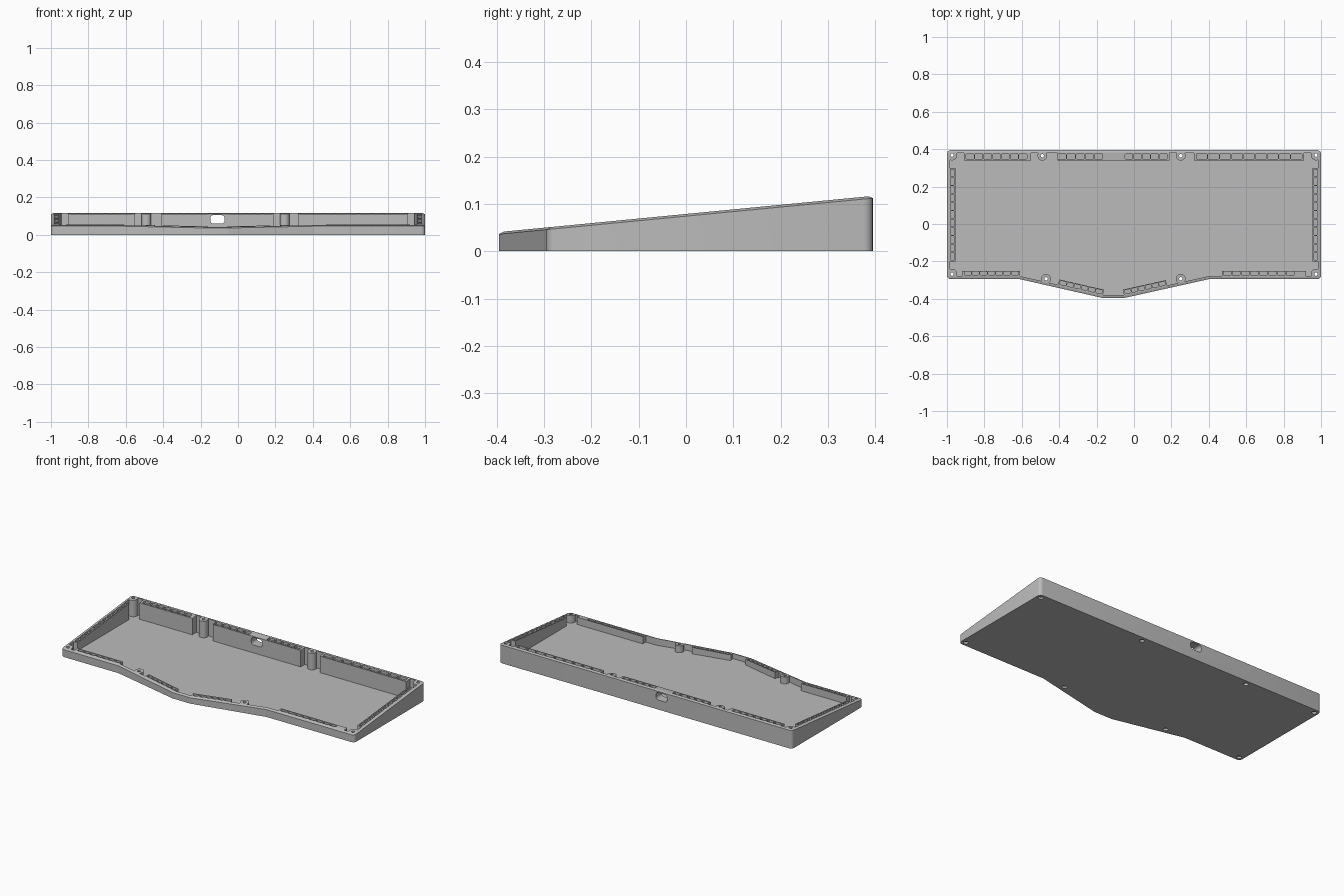
import bpy, bmesh, math
from mathutils import Vector

cube = bpy.data.objects.get("Cube")
if cube:
    bpy.data.objects.remove(cube, do_unlink=True)


# Sloped rim planes
def rim_outer(y):
    return 0.074 + 0.0962 * y


def rim_top(y):
    return 0.0787 + 0.0967 * y


def inset(points, d):
    """Offset a counter-clockwise polygon inwards."""
    result = []
    for i, p in enumerate(points):
        a = (p - points[i - 1]).normalized()
        b = (points[(i + 1) % len(points)] - p).normalized()
        na, nb = Vector((-a.y, a.x)), Vector((-b.y, b.x))
        result.append(p + (na + nb) * d / (1 + na.dot(nb)))
    return result


def fillet(points, r, steps=4):
    """Round every corner of a polygon."""
    result = []
    for i, p in enumerate(points):
        a = (points[i - 1] - p).normalized()
        b = (points[(i + 1) % len(points)] - p).normalized()
        half = a.angle(b) / 2
        centre = p + (a + b).normalized() * r / math.sin(half)
        start = p + a * r / math.tan(half) - centre
        end = p + b * r / math.tan(half) - centre
        turn = math.atan2(start.x * end.y - start.y * end.x, start.dot(end))
        for k in range(steps + 1):
            t = turn * k / steps
            c, s = math.cos(t), math.sin(t)
            result.append(centre + Vector((start.x * c - start.y * s,
                                           start.x * s + start.y * c)))
    return result


def circle(x, y, r, n=24):
    return [Vector((x + r * math.cos(math.tau * k / n),
                    y + r * math.sin(math.tau * k / n))) for k in range(n)]


def lift(outline, height):
    z = height if callable(height) else lambda y: height
    return [Vector((p.x, p.y, z(p.y))) for p in outline]


def loft_object(name, solids):
    """One mesh of closed solids, each a stack of equal rings."""
    bm = bmesh.new()
    for rings in solids:
        loops = [[bm.verts.new(p) for p in ring] for ring in rings]
        n = len(loops[0])
        for low, high in zip(loops, loops[1:]):
            for i in range(n):
                j = (i + 1) % n
                bm.faces.new((low[i], low[j], high[j], high[i]))
        bm.faces.new(loops[0][::-1])
        bm.faces.new(loops[-1])
    bmesh.ops.recalc_face_normals(bm, faces=bm.faces)
    mesh = bpy.data.meshes.new(name)
    bm.to_mesh(mesh)
    bm.free()
    obj = bpy.data.objects.new(name, mesh)
    bpy.context.collection.objects.link(obj)
    return obj


def prism(outline, low, high):
    return [lift(outline, low), lift(outline, high)]


def cut(target, cutter):
    """Subtract the cutter and discard it."""
    cutter.hide_render = True
    mod = target.modifiers.new("cut", 'BOOLEAN')
    mod.operation, mod.solver, mod.object = 'DIFFERENCE', 'EXACT', cutter
    bpy.context.view_layer.update()
    graph = bpy.context.evaluated_depsgraph_get()
    mesh = bpy.data.meshes.new_from_object(target.evaluated_get(graph))
    target.modifiers.clear()
    target.data = mesh
    bpy.data.objects.remove(cutter, do_unlink=True)


def strip(a, b, near, far, start=0.0, stop=1.0):
    """Rectangle alongside edge a-b, between two distances inwards."""
    a, b = Vector(a), Vector(b)
    d = (b - a).normalized()
    n = Vector((-d.y, d.x))
    p, q = a.lerp(b, start), a.lerp(b, stop)
    return [p + n * near, q + n * near, q + n * far, p + n * far]


# Outline of the case, counter-clockwise
SIDE, BACK, FRONT, NOSE = 1.0, 0.395, -0.295, -0.395
corners = [Vector(p) for p in (
    (-SIDE, FRONT), (-0.61, FRONT), (-0.17, NOSE), (-0.05, NOSE),
    (0.40, FRONT), (SIDE, FRONT), (SIDE, BACK), (-SIDE, BACK))]


def left_slope(x):
    return (x, FRONT + (x + 0.61) / 0.44 * (NOSE - FRONT))


def right_slope(x):
    return (x, NOSE + (x + 0.05) / 0.45 * (FRONT - NOSE))


# Thick wall pads: edge start, edge end, depth
pads = [
    ((0.91, BACK), (0.32, BACK), 0.055),
    ((0.19, BACK), (-0.41, BACK), 0.055),
    ((-0.55, BACK), (-0.91, BACK), 0.055),
    ((-SIDE, 0.30), (-SIDE, -0.20), 0.045),
    ((SIDE, -0.20), (SIDE, 0.30), 0.045),
    ((-0.92, FRONT), (-0.61, FRONT), 0.045),
    (left_slope(-0.41), left_slope(-0.17), 0.045),
    (right_slope(-0.05), right_slope(0.18), 0.045),
    ((0.47, FRONT), (0.92, FRONT), 0.045)]

# Rows of pockets: edge start, edge end, near, far, count
rows = [
    ((0.90, BACK), (0.33, BACK), 0.020, 0.049, 9),
    ((0.18, BACK), (-0.05, BACK), 0.020, 0.049, 5),
    ((-0.165, BACK), (-0.41, BACK), 0.020, 0.049, 5),
    ((-0.57, BACK), (-0.90, BACK), 0.020, 0.049, 7),
    ((-SIDE, 0.295), (-SIDE, -0.195), 0.018, 0.040, 11),
    ((SIDE, -0.195), (SIDE, 0.295), 0.018, 0.040, 11),
    ((-0.91, FRONT), (-0.615, FRONT), 0.022, 0.040, 7),
    (left_slope(-0.405), left_slope(-0.175), 0.020, 0.040, 6),
    (right_slope(-0.045), right_slope(0.175), 0.020, 0.040, 6),
    ((0.475, FRONT), (0.86, FRONT), 0.022, 0.040, 8)]

# Screw posts: x, y, radius
posts = [(s * 0.973, y, 0.028) for s in (-1, 1) for y in (0.368, -0.268)]
posts += [(-0.49, 0.365, 0.026), (0.25, 0.365, 0.026),
          (-0.47, -0.293, 0.026), (0.25, -0.293, 0.026)]

# Solid wedge with a chamfered rim
outer = fillet(corners, 0.02)
rim = fillet(inset(corners, 0.01), 0.012)
case = loft_object("keyboard_case", [[lift(outer, 0), lift(outer, rim_outer),
                                      lift(rim, rim_top)]])

# Hollow interior, leaving pads and posts standing
cavity = loft_object("cavity_cutter", [
    prism(fillet(inset(corners, 0.016), 0.01), 0.01, 0.3)])
cut(cavity, loft_object("pad_keeper", [
    prism(strip(a, b, -0.01, depth), -0.1, 0.5) for a, b, depth in pads]))
cut(cavity, loft_object("post_keeper", [
    prism(circle(*post), -0.1, 0.5) for post in posts]))
cut(case, cavity)

# Pockets along the pads
pockets = []
for a, b, near, far, count in rows:
    gap = 0.006 / (Vector(b) - Vector(a)).length
    for k in range(count):
        cell = strip(a, b, near, far, k / count + gap / 2,
                     (k + 1) / count - gap / 2)
        pockets.append(prism(fillet(cell, 0.005, 3),
                             lambda y: rim_top(y) - 0.015, 0.3))
cut(case, loft_object("pocket_cutter", pockets))

# Screw holes with wider seats underneath
cut(case, loft_object("screw_cutter", [
    prism(circle(x, y, 0.009, 16), -0.1, 0.5) for x, y, r in posts]))
cut(case, loft_object("seat_cutter", [
    prism(circle(x, y, 0.014, 16), -0.1, 0.012) for x, y, r in posts]))

# Rounded cable port through the back wall
port = fillet([Vector(p) for p in ((-0.148, 0.059), (-0.072, 0.059),
                                   (-0.072, 0.105), (-0.148, 0.105))], 0.016)
cut(case, loft_object("port_cutter", [
    [[Vector((p.x, y, p.y)) for p in port] for y in (0.45, 0.3)]]))

# Finish
grey = bpy.data.materials.new("plain grey")
grey.use_nodes = True
colour = (0.5, 0.5, 0.5, 1)
grey.diffuse_color = colour
grey.node_tree.nodes["Principled BSDF"].inputs["Base Color"].default_value = colour
case.data.materials.clear()
case.data.materials.append(grey)
for face in case.data.polygons:
    face.material_index = 0
bpy.ops.object.select_all(action='DESELECT')
case.select_set(True)
bpy.context.view_layer.objects.active = case
bpy.ops.object.shade_smooth_by_angle(angle=math.radians(30))
